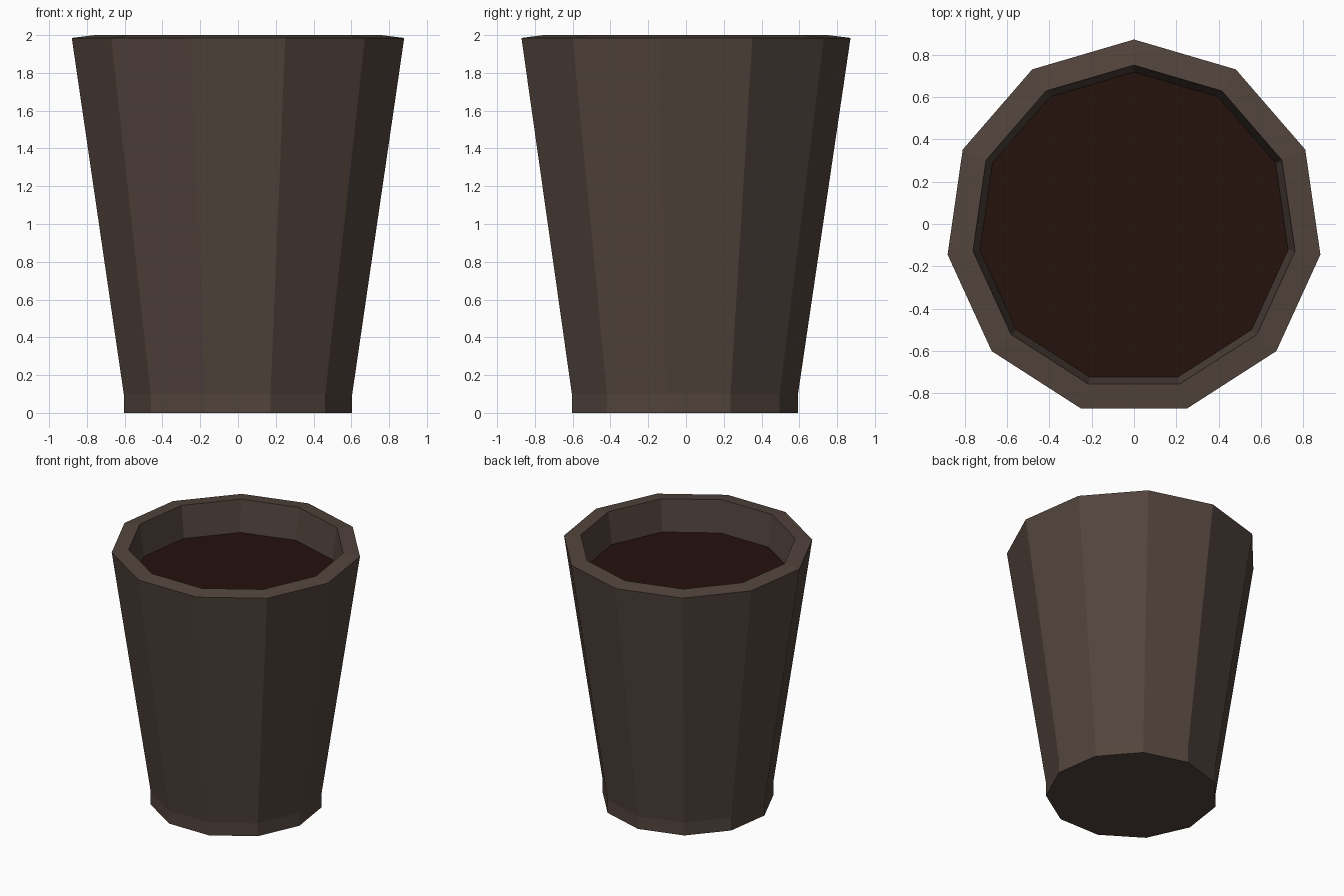
import bpy, bmesh
from math import pi, sin, cos

if "Cube" in bpy.data.objects:
    bpy.data.objects.remove(bpy.data.objects["Cube"])

SIDES = 11
Y0 = -0.018  # the odd-sided ring is shifted so its bounds are centred


def material(name, rgb):
    m = bpy.data.materials.new(name)
    m.diffuse_color = (*rgb, 1)
    m.use_nodes = True
    m.node_tree.nodes["Principled BSDF"].inputs["Base Color"].default_value = m.diffuse_color
    return m


def ring(bm, r, z):
    angles = [pi / 2 + 2 * pi * i / SIDES for i in range(SIDES)]
    return [bm.verts.new((r * cos(a), Y0 + r * sin(a), z)) for a in angles]


def lathe(name, profile, mat, cap_start=True, cap_end=True):
    bm = bmesh.new()
    rings = [ring(bm, r, z) for r, z in profile]
    for a, b in zip(rings, rings[1:]):
        for i in range(SIDES):
            j = (i + 1) % SIDES
            bm.faces.new((a[i], a[j], b[j], b[i]))
    if cap_start:
        bm.faces.new(rings[0][::-1])
    if cap_end:
        bm.faces.new(rings[-1])
    me = bpy.data.meshes.new(name)
    bm.to_mesh(me)
    bm.free()
    me.materials.append(mat)
    ob = bpy.data.objects.new(name, me)
    bpy.context.collection.objects.link(ob)
    return ob


# cup: straight foot, flared wall, sloped rim, inner wall and floor
lathe("cup", [(0.611, 0), (0.611, 0.1), (0.889, 1.985), (0.768, 2.0),
              (0.735, 1.755), (0.50, 0.12)], material("cup_brown", (0.085, 0.058, 0.046)))

# drink surface
lathe("drink", [(0.735, 1.755)], material("drink_dark", (0.018, 0.006, 0.004)),
      cap_start=False)
